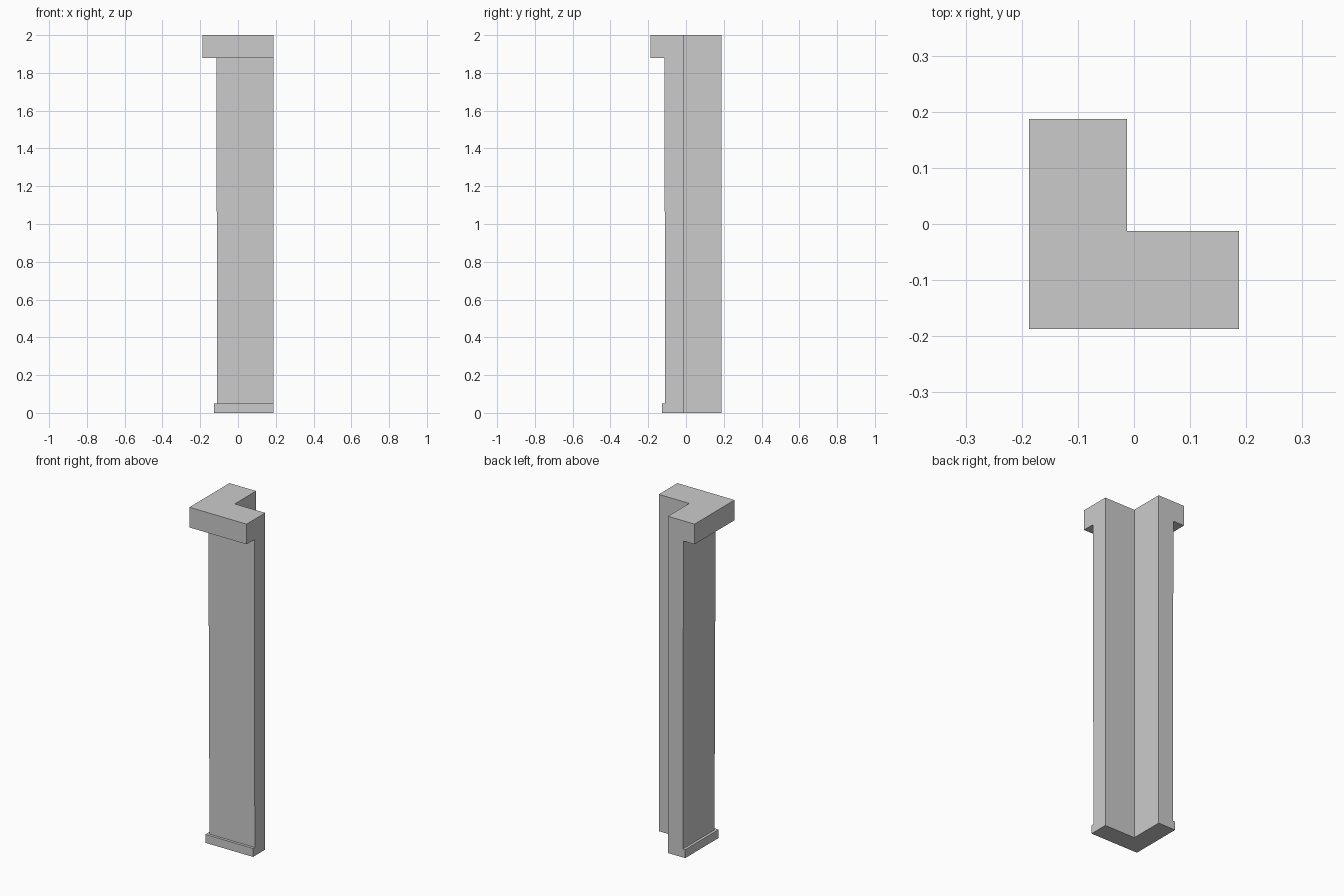
import bpy, bmesh

if "Cube" in bpy.data.objects:
    bpy.data.objects.remove(bpy.data.objects["Cube"])

BACK = 0.1875    # flush ends of both wings
INNER = -0.0125  # inside corner of the L

# (height, outer face offset): plinth, tapered shaft, cap
LEVELS = [(0, -0.126), (0.05, -0.126), (0.05, -0.110),
          (1.88, -0.1145), (1.88, -0.1875), (2.0, -0.1875)]


def l_section(o):
    return [(o, o), (BACK, o), (BACK, INNER), (INNER, INNER),
            (INNER, BACK), (o, BACK)]


bm = bmesh.new()
rings = [[bm.verts.new((x, y, z)) for x, y in l_section(o)] for z, o in LEVELS]

# Bottom and top
bm.faces.new(rings[0][::-1])
bm.faces.new(rings[-1])

for (z0, _), (z1, _), a, b in zip(LEVELS, LEVELS[1:], rings, rings[1:]):
    if z0 == z1:
        # Ledges lie only on the two outer sides
        for i, j in ((0, 1), (5, 0)):
            bm.faces.new((a[i], a[j], b[j], b[i]))
    else:
        # Upright walls
        for i in range(6):
            j = (i + 1) % 6
            bm.faces.new((a[i], a[j], b[j], b[i]))

# Share the inner corner and flush edges across the ledges
bmesh.ops.remove_doubles(bm, verts=bm.verts[:], dist=1e-5)
bmesh.ops.recalc_face_normals(bm, faces=bm.faces[:])

mesh = bpy.data.meshes.new("corner_pillar")
bm.to_mesh(mesh)
bm.free()
pillar = bpy.data.objects.new("corner_pillar", mesh)
bpy.context.collection.objects.link(pillar)
